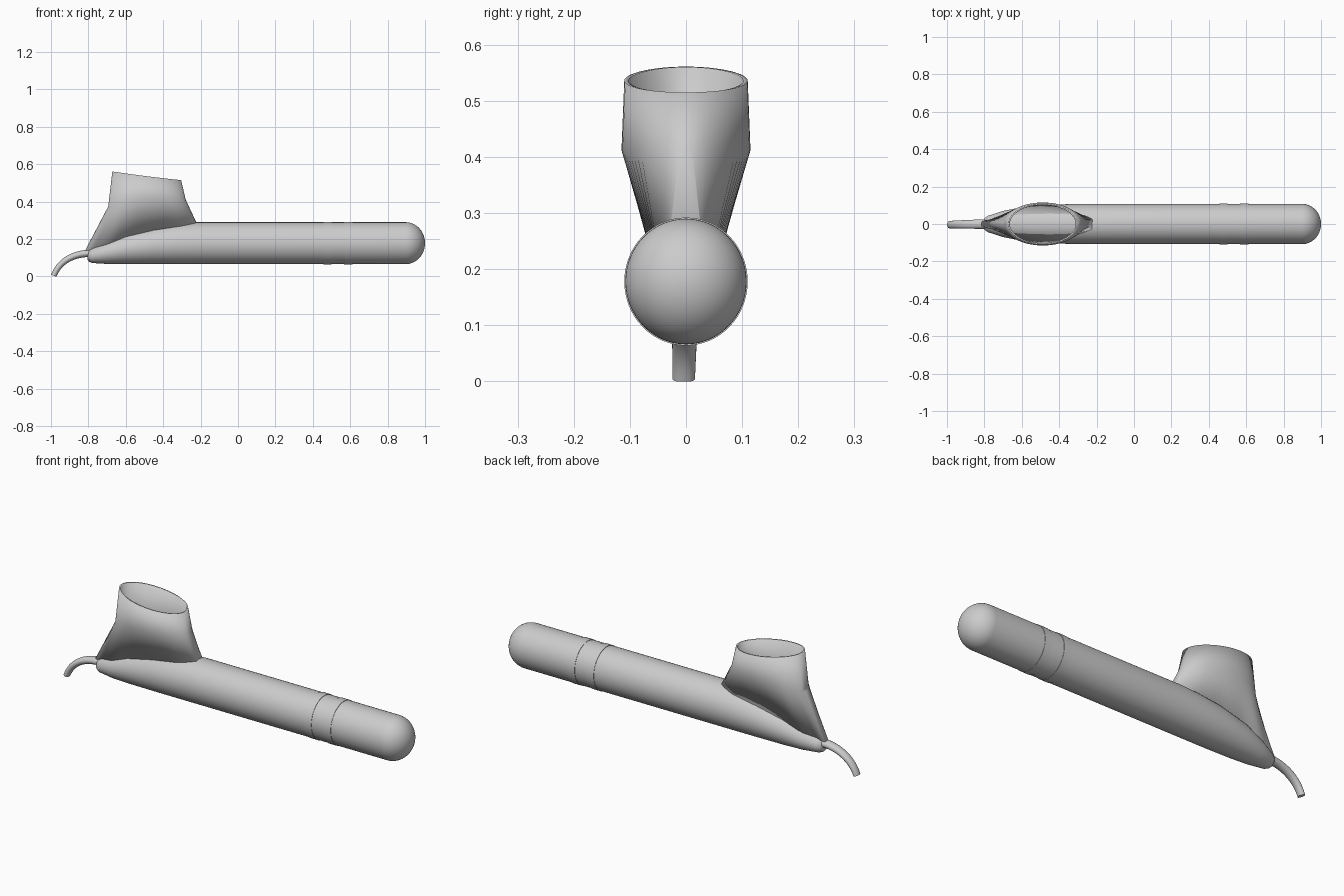
import bpy, bmesh
from math import sin, cos, pi, sqrt, radians

if "Cube" in bpy.data.objects:
    bpy.data.objects.remove(bpy.data.objects["Cube"])

N = 64

def loft(name, rings, cap_start=True, cap_end=True, angle=30):
    """Skin a list of equal-length point rings."""
    bm = bmesh.new()
    vs = [[bm.verts.new(p) for p in r] for r in rings]
    n = len(rings[0])
    for a, b in zip(vs, vs[1:]):
        for i in range(n):
            j = (i + 1) % n
            bm.faces.new((a[i], a[j], b[j], b[i]))
    if cap_start:
        bm.faces.new(vs[0][::-1])
    if cap_end:
        bm.faces.new(vs[-1])
    if cap_start and cap_end:
        bmesh.ops.recalc_face_normals(bm, faces=bm.faces[:])
    me = bpy.data.meshes.new(name)
    bm.to_mesh(me)
    bm.free()
    ob = bpy.data.objects.new(name, me)
    bpy.context.collection.objects.link(ob)
    bpy.context.view_layer.objects.active = ob
    ob.select_set(True)
    bpy.ops.object.shade_smooth_by_angle(angle=radians(angle))
    ob.select_set(False)
    return ob

def interp(table, x):
    """Linear lookup in rows sorted by their first value."""
    if x <= table[0][0]:
        return table[0][1:]
    for a, b in zip(table, table[1:]):
        if x <= b[0]:
            f = (x - a[0]) / (b[0] - a[0])
            return [p + (q - p) * f for p, q in zip(a[1:], b[1:])]
    return table[-1][1:]

def section(x, zb, zt, hw):
    zc, hz = (zb + zt) / 2, (zt - zb) / 2
    return [(x, hw * cos(2 * pi * i / N), zc + hz * sin(2 * pi * i / N)) for i in range(N)]

# Handle body: x, bottom z, top z, half width
BOT, TOP, HW = 0.066, 0.290, 0.108
taper = [(-0.805, 0.092, 0.132, 0.018), (-0.797, 0.079, 0.142, 0.033),
         (-0.78, 0.072, 0.153, 0.044), (-0.70, 0.067, 0.190, 0.070),
         (-0.60, 0.066, 0.232, 0.090), (-0.45, 0.066, 0.268, 0.103),
         (-0.32, 0.066, 0.284, 0.107), (-0.22, BOT, TOP, HW)]
stations = [section(*r) for r in taper]

def round_section(x, s):
    zc, hz = (BOT + TOP) / 2, (TOP - BOT) / 2
    return section(x, zc - hz * s, zc + hz * s, HW * s)

# rounded right end
for i in range(17):
    a = pi / 2 * i / 16
    stations.append(round_section(0.897 + 0.103 * sin(a), max(cos(a), 0.01)))
loft("handle_body", stations)

# Two slim collars
for k, (x0, x1) in enumerate(((0.457, 0.500), (0.567, 0.612))):
    loft(f"collar_{k + 1}", [round_section(x0, 0.98), round_section(x0, 1.018),
                             round_section(x1, 1.018), round_section(x1, 0.98)])

# Flared cup: seam on the body, shoulder ring, slanted rim
seam_z = [(-0.82, 0.138), (-0.70, 0.172), (-0.60, 0.213), (-0.45, 0.248),
          (-0.30, 0.270), (-0.22, 0.287)]
seam, shoulder, rim = [], [], []
for i in range(N):
    t = 2 * pi * i / N
    c, s = cos(t), sin(t)
    x = -0.52 + 0.30 * c
    z = interp(seam_z, x)[0]
    zb, zt, hw = interp(taper, x)
    u = (z - (zb + zt) / 2) / ((zt - zb) / 2)
    y = hw * sqrt(max(0.0, 1 - u * u))
    y = max(y, 0.03 * abs(s) ** 0.5) * (1 if s >= 0 else -1)
    seam.append((x, y, z - 0.004))
    shoulder.append((-0.487 + 0.207 * c, 0.115 * s, 0.412 - 0.038 * max(0, -c) ** 1.5))
    rim.append((-0.488 + 0.184 * c, 0.110 * s, 0.536 - 0.023 * c + 0.002 * c * c))
cup = loft("cup", [seam, shoulder, rim], False, False, 20)
wall = cup.modifiers.new("wall", 'SOLIDIFY')
wall.thickness = 0.008
wall.offset = -1

# Curved spout, bending down to the ground
def bezier(t, p):
    m = 1 - t
    return sum(k * q for k, q in zip((m**3, 3*m*m*t, 3*m*t*t, t**3), p))

PX, PZ = (-0.76, -0.87, -0.955, -0.985), (0.122, 0.132, 0.085, 0.004)
rings = []
for i in range(25):
    t = i / 24
    x, z = bezier(t, PX), bezier(t, PZ)
    dx = bezier(min(1, t + .01), PX) - bezier(max(0, t - .01), PX)
    dz = bezier(min(1, t + .01), PZ) - bezier(max(0, t - .01), PZ)
    d = sqrt(dx * dx + dz * dz)
    rv, rh = 0.020 - 0.005 * t, 0.026 - 0.006 * t
    rings.append([(x - dz / d * rv * sin(2 * pi * j / 24),
                   -0.004 * t + rh * cos(2 * pi * j / 24),
                   max(0.0, z + dx / d * rv * sin(2 * pi * j / 24))) for j in range(24)])
loft("spout", rings)
